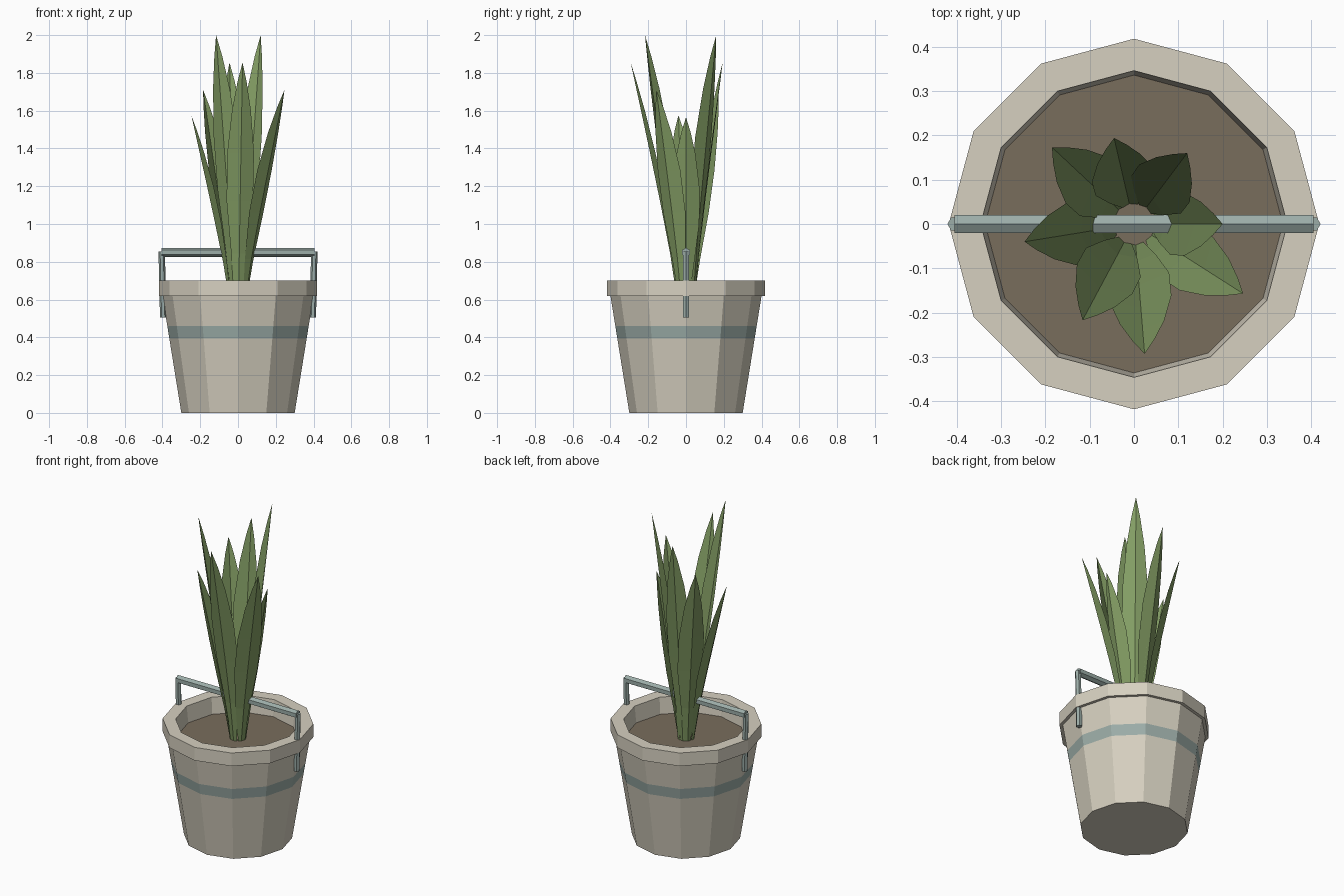
import bpy, bmesh, math
from mathutils import Vector

if "Cube" in bpy.data.objects:
    bpy.data.objects.remove(bpy.data.objects["Cube"])

SIDES = 12


def material(name, rgb):
    """Flat colour given as 0-255 sRGB, stored as linear."""
    lin = [((c / 255 + 0.055) / 1.055) ** 2.4 for c in rgb]
    m = bpy.data.materials.new(name)
    m.diffuse_color = (*lin, 1)
    m.use_nodes = True
    m.node_tree.nodes["Principled BSDF"].inputs["Base Color"].default_value = m.diffuse_color
    return m


CREAM = material("cream wood", (214, 208, 192))
TEAL = material("grey teal", (156, 173, 168))
SOIL = material("brown soil", (121, 109, 92))
GREEN = material("leaf green", (131, 157, 100))


def finish(bm, name, mats, normals=True):
    if normals:
        bmesh.ops.recalc_face_normals(bm, faces=bm.faces)
    me = bpy.data.meshes.new(name)
    bm.to_mesh(me)
    bm.free()
    for m in mats:
        me.materials.append(m)
    ob = bpy.data.objects.new(name, me)
    bpy.context.collection.objects.link(ob)
    return ob


def ring(bm, r, z):
    return [bm.verts.new((r * math.cos(a), r * math.sin(a), z))
            for a in (2 * math.pi * i / SIDES for i in range(SIDES))]


# Pot: one lathed profile from the base, over the rim, down to the soil
def body_r(z):
    return 0.30 + 0.1 * z / 0.62


BAND = (0.395, 0.46)
profile = [(body_r(z), z) for z in (0, *BAND, 0.62)]
profile += [(0.418, 0.62), (0.418, 0.70), (0.346, 0.70), (0.335, 0.59)]
bm = bmesh.new()
rings = [ring(bm, r, z) for r, z in profile]
bm.faces.new(rings[0][::-1])
for k, (a, b) in enumerate(zip(rings, rings[1:])):
    for i in range(SIDES):
        j = (i + 1) % SIDES
        f = bm.faces.new((a[i], a[j], b[j], b[i]))
        f.material_index = 1 if k == 1 else 0      # painted band
finish(bm, "pot", [CREAM, TEAL], normals=False)

# Soil disc
bm = bmesh.new()
bm.faces.new(ring(bm, 0.336, 0.60))
finish(bm, "soil", [SOIL], normals=False)


# Handle: six-sided rods
def rod(name, p, q, r, up):
    p, q = Vector(p), Vector(q)
    d = (q - p).normalized()
    u = (Vector(up) - d * d.dot(Vector(up))).normalized()
    v = d.cross(u)
    bm = bmesh.new()
    ends = []
    for c in (p, q):
        ends.append([bm.verts.new(c + r * (u * math.cos(a) + v * math.sin(a)))
                     for a in (math.pi / 3 * i for i in range(6))])
    for i in range(6):
        j = (i + 1) % 6
        bm.faces.new((ends[0][i], ends[0][j], ends[1][j], ends[1][i]))
    for e in ends:
        bm.faces.new(e)
    finish(bm, name, [TEAL])


rod("handle_bar", (-0.405, 0, 0.85), (0.405, 0, 0.85), 0.024, (0, 0, 1))
for side, label in ((-1, "left"), (1, "right")):
    rod("handle_leg_" + label, (side * 0.396, 0, 0.505),
        (side * 0.404, 0, 0.855), 0.017, (1, 0, 0))

# Leaves: folded blades, (height fraction, half width)
BLADE = [(0, 0.016), (0.2, 0.042), (0.42, 0.070), (0.62, 0.071),
         (0.8, 0.05), (0.92, 0.024)]


def leaf(name, tip):
    tip = Vector(tip)
    out = Vector((tip.x, tip.y, 0))
    reach = out.length
    out.normalize()
    side = Vector((-out.y, out.x, 0))

    def spine(t):
        p = out * (0.045 + (reach - 0.045) * t ** 1.2)
        p.z = 0.59 + (tip.z - 0.59) * t
        return p

    bm = bmesh.new()
    rows = []
    for t, w in BLADE:
        c = spine(t)
        cup = out * (w * 0.25)
        rows.append([bm.verts.new(c - side * w - cup), bm.verts.new(c + cup * 0.3),
                     bm.verts.new(c + side * w - cup)])
    for a, b in zip(rows, rows[1:]):
        for i in (0, 1):
            bm.faces.new((a[i], a[i + 1], b[i + 1], b[i]))
    top = bm.verts.new(tip)
    for i in (0, 1):
        bm.faces.new((rows[-1][i], rows[-1][i + 1], top))
    finish(bm, name, [GREEN], normals=False)


TIPS = [(0.20, 0.0, 1.565), (0.12, 0.16, 2.0), (-0.045, 0.194, 1.855),
        (-0.185, 0.173, 1.71), (-0.247, -0.04, 1.575), (-0.116, -0.217, 2.0),
        (0.024, -0.293, 1.855), (0.246, -0.157, 1.71)]
for n, tip in enumerate(TIPS):
    leaf(f"leaf_{n + 1}", tip)
